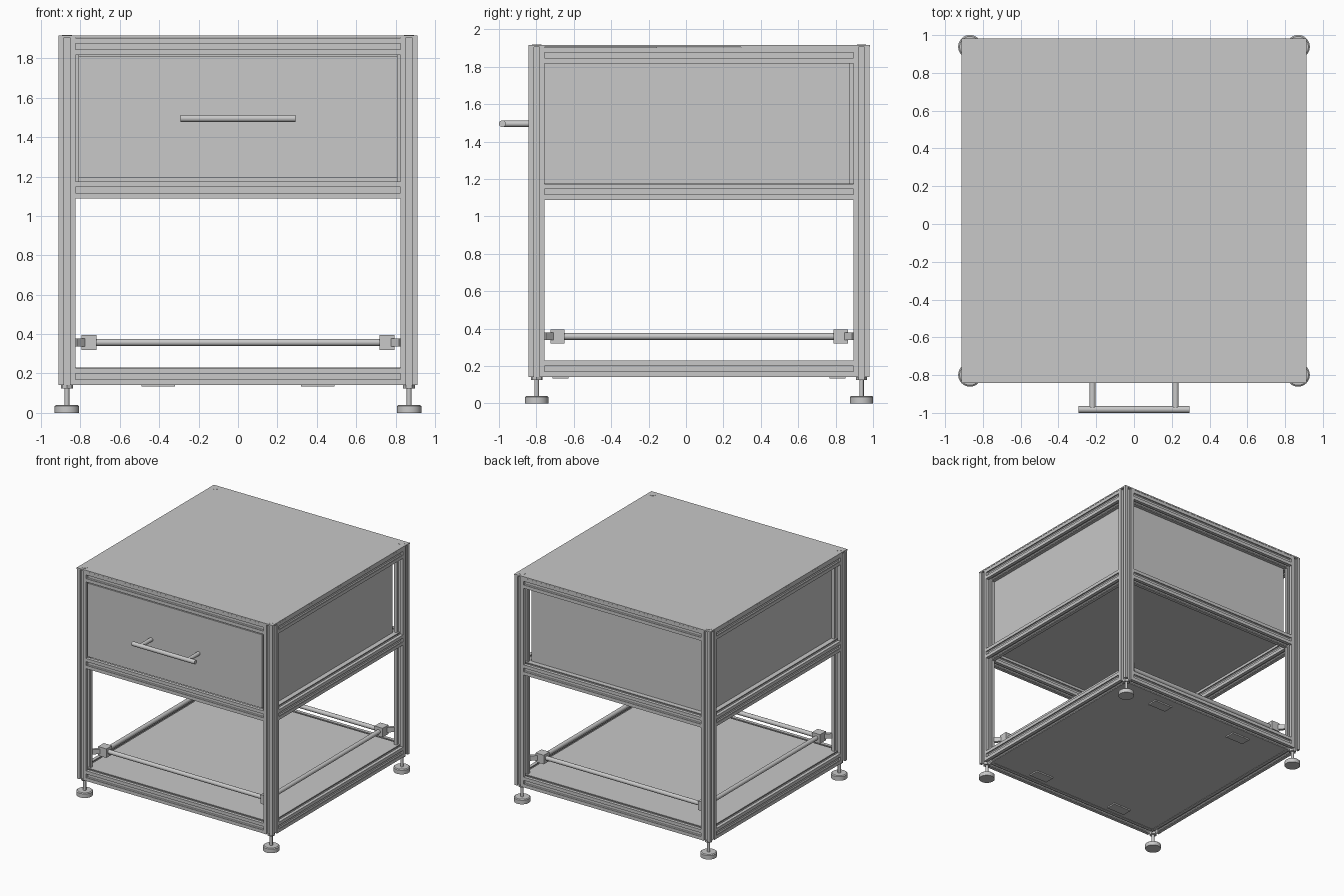
import bpy, bmesh, math
from mathutils import Matrix

if "Cube" in bpy.data.objects:
    bpy.data.objects.remove(bpy.data.objects["Cube"])

T, R = Matrix.Translation, Matrix.Rotation
CY = 0.07          # frame centre in y
OFF = 0.8685       # post centre offset from frame centre
W = 0.086          # extrusion width
INNER = OFF - W / 2

grey = bpy.data.materials.new("grey_metal")
grey.diffuse_color = (0.58, 0.58, 0.58, 1)
grey.use_nodes = True
grey.node_tree.nodes["Principled BSDF"].inputs["Base Color"].default_value = grey.diffuse_color


def finish(name, bm, smooth=False):
    bmesh.ops.recalc_face_normals(bm, faces=bm.faces)
    me = bpy.data.meshes.new(name)
    bm.to_mesh(me)
    bm.free()
    me.materials.append(grey)
    ob = bpy.data.objects.new(name, me)
    bpy.context.collection.objects.link(ob)
    if smooth:
        bpy.ops.object.select_all(action='DESELECT')
        ob.select_set(True)
        bpy.context.view_layer.objects.active = ob
        bpy.ops.object.shade_smooth_by_angle(angle=math.radians(35))
    return ob


def box(name, lo, hi, m=Matrix()):
    bm = bmesh.new()
    size = [b - a for a, b in zip(lo, hi)]
    mid = [(a + b) / 2 for a, b in zip(lo, hi)]
    bmesh.ops.create_cube(bm, size=1, matrix=m @ T(mid) @ Matrix.Diagonal((*size, 1)))
    return finish(name, bm)


def rod(name, r, length, m, seg=24, r2=None):
    bm = bmesh.new()
    bmesh.ops.create_cone(bm, cap_ends=True, segments=seg, radius1=r,
                          radius2=r if r2 is None else r2, depth=length, matrix=m)
    return finish(name, bm, True)


def slotted_bar(name, length, m):
    """Square extrusion with a T-slot along each of its four sides."""
    h = W / 2
    side = [(-h, -h), (-0.0155, -h), (-0.0155, -h + 0.008), (-0.024, -h + 0.008),
            (-0.024, -h + 0.014), (-0.0155, -h + 0.022), (0.0155, -h + 0.022),
            (0.024, -h + 0.014), (0.024, -h + 0.008), (0.0155, -h + 0.008), (0.0155, -h)]
    pts = []
    for k in range(4):
        c, s = round(math.cos(k * math.pi / 2)), round(math.sin(k * math.pi / 2))
        pts += [(c * x - s * y, s * x + c * y) for x, y in side]
    bm = bmesh.new()
    face = bm.faces.new([bm.verts.new((x, y, -length / 2)) for x, y in pts])
    ext = bmesh.ops.extrude_face_region(bm, geom=[face])
    verts = [v for v in ext["geom"] if isinstance(v, bmesh.types.BMVert)]
    bmesh.ops.translate(bm, verts=verts, vec=(0, 0, length))
    bmesh.ops.transform(bm, matrix=m, verts=bm.verts)
    return finish(name, bm)


ALONG_X = R(math.pi / 2, 4, 'Y')
ALONG_Y = R(math.pi / 2, 4, 'X')

# Everything that repeats on the four sides or corners
for k in range(4):
    turn = T((0, CY, 0)) @ R(k * math.pi / 2, 4, 'Z')

    # Corner post with levelling foot
    corner = turn @ T((-OFF, -OFF, 0))
    slotted_bar("post", 1.765, corner @ T((0, 0, 1.0235)))
    rod("foot_collar", 0.03, 0.017, corner @ T((0, 0, 0.1335)), 6)
    rod("foot_stem", 0.012, 0.11, corner @ T((0, 0, 0.085)), 16)
    rod("foot_pad", 0.0625, 0.034, corner @ T((0, 0, 0.017)), 32)
    rod("foot_pad_top", 0.0625, 0.006, corner @ T((0, 0, 0.037)), 32, 0.055)
    rod("top_screw", 0.025, 0.002, corner @ T((0, 0, 1.9165)), 20)

    # Three horizontal rails per side
    for label, z in (("bottom", 0.185), ("middle", 1.131), ("top", 1.861)):
        slotted_bar(label + "_rail", 1.651, turn @ T((0, -OFF, z)) @ ALONG_X)

    # Cross tube with corner block and its link to the post
    rod("tube", 0.018, 1.50, turn @ T((0, -0.757, 0.358)) @ ALONG_X, 20)
    block = turn @ T((-0.757, -0.757, 0.358))
    box("tube_block", (-0.038,) * 3, (0.038,) * 3, block)
    box("block_link", (-0.098, -0.012, -0.02), (0, 0.012, 0.02),
        block @ R(math.pi / 4, 4, 'Z'))

# Infill panels fixed to the inner faces of the rails
for s in (-1, 1):
    x0, x1 = sorted((s * (INNER - 0.016), s * (INNER - 0.0005)))
    box("side_panel", (x0, CY - INNER, 1.176), (x1, CY + INNER - 0.02, 1.90))
box("back_panel", (-INNER + 0.013, CY + INNER - 0.02, 1.176),
    (INNER - 0.013, CY + INNER - 0.0005, 1.90))

# Horizontal boards
box("top_board", (-0.9125, CY - 0.9125, 1.905), (0.9125, CY + 0.9125, 1.916))
box("middle_board", (-0.865, CY - 0.865, 1.168), (0.865, CY + 0.865, 1.1755))
box("floor_board", (-0.865, CY - 0.865, 0.221), (0.865, CY + 0.865, 0.2295))
box("bottom_board", (-INNER, CY - INNER, 0.145), (INNER, CY + INNER, 0.155))

# Small plates under the bottom board
for sx in (-1, 1):
    for sy in (-1, 1):
        c = T((sx * 0.405, CY + sy * 0.74, 0))
        box("under_plate", (-0.085, -0.043, 0.134), (0.085, 0.043, 0.146), c)

# Drawer with slides
box("drawer_front", (-0.811, -0.841, 1.193), (0.811, -0.821, 1.811))
box("drawer_bottom", (-0.79, -0.821, 1.197), (0.79, 0.85, 1.207))
box("drawer_back", (-0.79, 0.838, 1.197), (0.79, 0.85, 1.70))
for s in (-1, 1):
    box("drawer_side", (-0.006, -0.821, 1.197), (0.006, 0.85, 1.70), T((s * 0.788, 0, 0)))
    box("drawer_slide", (-0.008, -0.80, 1.265), (0.008, 0.85, 1.38), T((s * 0.802, 0, 0)))

# Handle
rod("handle_bar", 0.018, 0.586, T((0, -0.982, 1.495)) @ ALONG_X)
for s in (-1, 1):
    rod("handle_stem", 0.0165, 0.142, T((s * 0.22, -0.911, 1.495)) @ ALONG_Y, 20)
